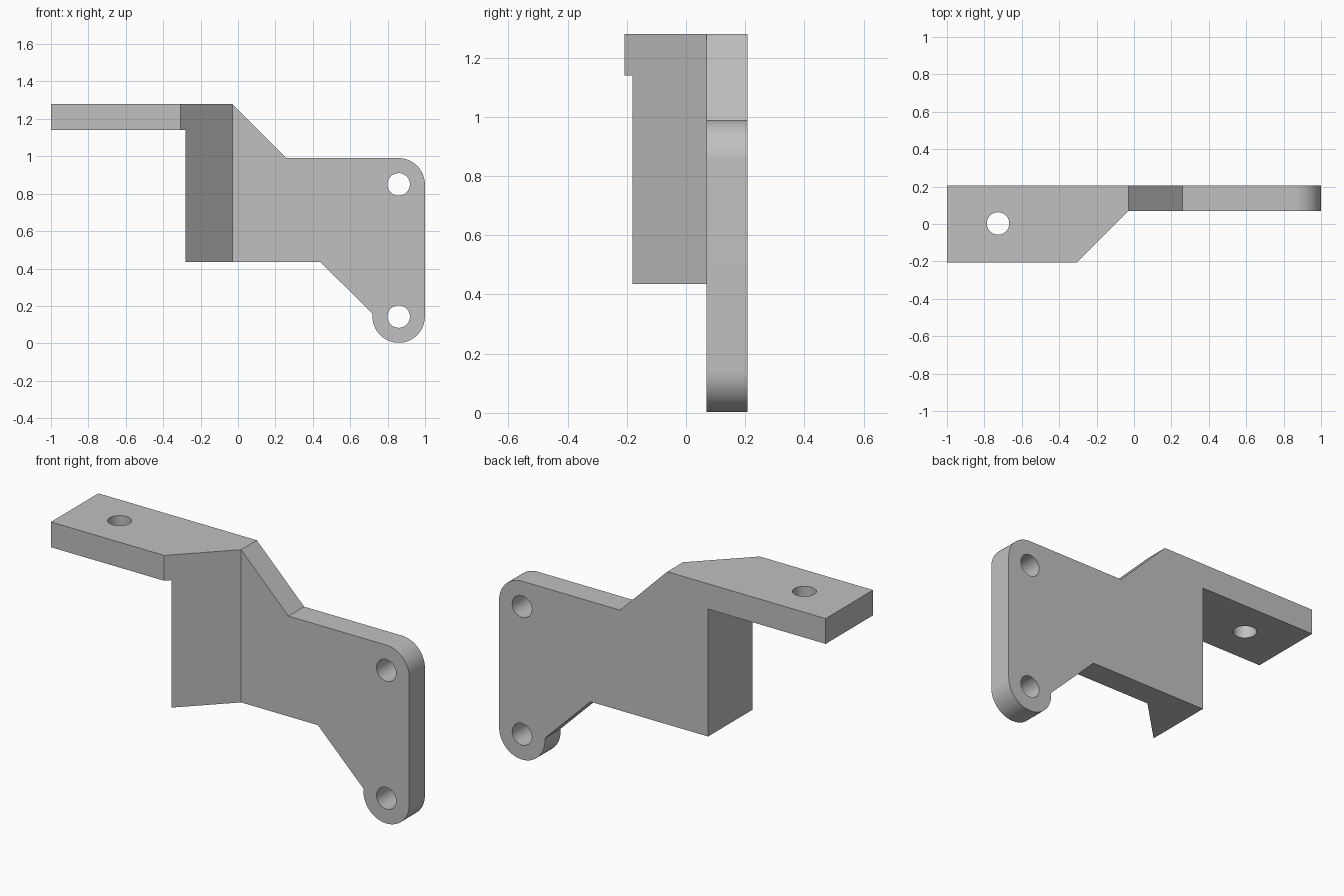
import bpy
import bmesh
import math
from mathutils import Matrix

old = bpy.data.objects.get("Cube")
if old:
    bpy.data.objects.remove(old, do_unlink=True)

grey = bpy.data.materials.new("plain grey")
grey.use_nodes = True
grey.diffuse_color = (0.53, 0.53, 0.53, 1)
grey.node_tree.nodes["Principled BSDF"].inputs["Base Color"].default_value = grey.diffuse_color

FRONT, BACK = 0.07, 0.207      # depth range of the upright plate
SHELF, TOP = 1.14, 1.28        # height range of the shelf
BASE = 0.435                   # underside of the web
FOLD = -0.03                   # where the diagonal web meets the plate
HOLE = 0.06
RADIUS = 0.14


def arc(cx, cy, r, start, end, steps):
    angles = [math.radians(start + (end - start) * i / steps) for i in range(steps + 1)]
    return [(cx + r * math.cos(a), cy + r * math.sin(a)) for a in angles]


def prism(name, outline, low, high, upright=False):
    """Extrude an outline along z, or along y for an upright part."""
    bm = bmesh.new()
    place = (lambda p, d: (p[0], d, p[1])) if upright else (lambda p, d: (p[0], p[1], d))
    face = bm.faces.new([bm.verts.new(place(p, low)) for p in outline])
    moved = bmesh.ops.extrude_face_region(bm, geom=[face])["geom"]
    shift = (0, high - low, 0) if upright else (0, 0, high - low)
    bmesh.ops.translate(bm, vec=shift, verts=[v for v in moved if isinstance(v, bmesh.types.BMVert)])
    bmesh.ops.recalc_face_normals(bm, faces=bm.faces)
    mesh = bpy.data.meshes.new(name)
    bm.to_mesh(mesh)
    bm.free()
    mesh.materials.append(grey)
    obj = bpy.data.objects.new(name, mesh)
    bpy.context.collection.objects.link(obj)
    return obj


def drill(obj, centre, upright=False):
    """Cut a round through hole, then discard the cutter."""
    circle = arc(*centre, HOLE, 0, 360, 48)[:-1]
    cutter = prism("hole_cutter", circle, -1, 2, upright)
    cutter.hide_render = True
    cut = obj.modifiers.new("hole", 'BOOLEAN')
    cut.operation = 'DIFFERENCE'
    cut.solver = 'EXACT'
    cut.object = cutter
    bpy.context.view_layer.objects.active = obj
    bpy.ops.object.modifier_apply(modifier=cut.name)
    bpy.data.objects.remove(cutter, do_unlink=True)


# Upright plate with a rounded upper corner and a round lower lug
low_hole, high_hole = (0.859, 0.143), (0.859, 0.85)
plate_outline = [(FOLD, BASE), (0.44, BASE)]
plate_outline += arc(*low_hole, RADIUS, 174, 360, 40)
plate_outline += arc(*high_hole, RADIUS, 0, 90, 20)
plate_outline += [(0.26, 0.99), (FOLD, TOP)]
plate = prism("mounting_plate", plate_outline, FRONT, BACK, upright=True)
drill(plate, low_hole, upright=True)
drill(plate, high_hole, upright=True)

# Diagonal web under the shelf
web = prism("diagonal_web", [(-0.28, -0.18), (FOLD, FRONT), (FOLD, BACK), (-0.28, BACK)], BASE, SHELF)

# Flat shelf with one hole
shelf = prism("shelf", [(-1, -BACK), (-0.307, -BACK), (FOLD, FRONT), (FOLD, BACK), (-1, BACK)], SHELF, TOP)
drill(shelf, (-0.727, 0.003))

# Smooth the round edges only
bpy.ops.object.select_all(action='DESELECT')
for part in (plate, web, shelf):
    part.select_set(True)
bpy.context.view_layer.objects.active = plate
bpy.ops.object.shade_smooth_by_angle(angle=math.radians(30))
